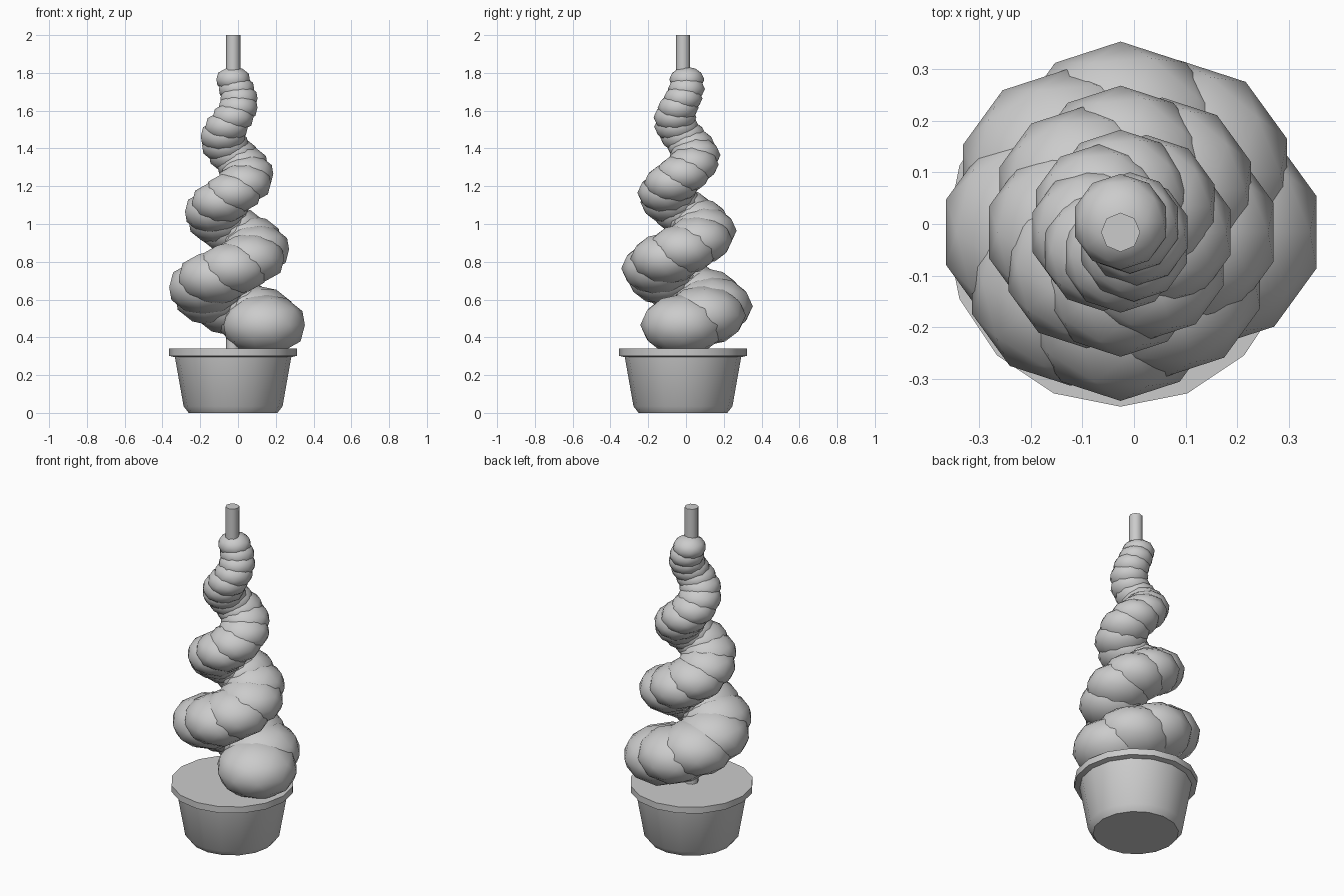
import bpy, bmesh, math

if "Cube" in bpy.data.objects:
    bpy.data.objects.remove(bpy.data.objects["Cube"])

AX, AY = -0.026, -0.016      # axis of trunk and pot

grey = bpy.data.materials.new("light_grey")
grey.diffuse_color = (0.6, 0.6, 0.6, 1)
grey.use_nodes = True
grey.node_tree.nodes["Principled BSDF"].inputs["Base Color"].default_value = grey.diffuse_color


def finish(name, bm, angle=None):
    me = bpy.data.meshes.new(name)
    bmesh.ops.recalc_face_normals(bm, faces=bm.faces)
    bm.to_mesh(me)
    bm.free()
    me.materials.append(grey)
    ob = bpy.data.objects.new(name, me)
    bpy.context.collection.objects.link(ob)
    bpy.ops.object.select_all(action='DESELECT')
    ob.select_set(True)
    bpy.context.view_layer.objects.active = ob
    if angle is None:
        bpy.ops.object.shade_smooth()
    else:
        bpy.ops.object.shade_smooth_by_angle(angle=math.radians(angle))
    return ob


def lathe(name, profile, sides, angle):
    """Closed round solid from (radius, height) pairs, capped at both ends."""
    bm = bmesh.new()
    rings = []
    for r, z in profile:
        rings.append([bm.verts.new((AX + r * math.cos(2 * math.pi * i / sides),
                                    AY + r * math.sin(2 * math.pi * i / sides), z))
                      for i in range(sides)])
    for a, b in zip(rings, rings[1:]):
        for i in range(sides):
            j = (i + 1) % sides
            bm.faces.new((a[i], a[j], b[j], b[i]))
    bm.faces.new(rings[0][::-1])
    bm.faces.new(rings[-1])
    return finish(name, bm, angle)


# Tapered pot with a chamfered foot, a projecting rim and a flush soil surface
lathe("pot", [(0.235, 0.0), (0.262, 0.035), (0.308, 0.295),
              (0.338, 0.302), (0.338, 0.34)], 16, 50)

# Trunk through the middle
lathe("trunk", [(0.038, 0.3), (0.038, 2.0)], 8, 50)

# Foliage: flattened balls climbing a tapering spiral, eight per turn
STEPS = 26
for i in range(STEPS + 1):
    t = i / STEPS
    a = i * math.pi / 4
    swing = 0.165 - 0.145 * t
    size = 0.226 - 0.133 * t
    bm = bmesh.new()
    bmesh.ops.create_icosphere(bm, subdivisions=2, radius=size)
    bmesh.ops.scale(bm, vec=(1, 1, 0.73), verts=bm.verts)
    bmesh.ops.translate(bm, verts=bm.verts,
                        vec=(AX + swing * math.cos(a), AY + swing * math.sin(a),
                             0.465 + 1.3 * t))
    finish(f"foliage_ball_{i + 1}", bm)
